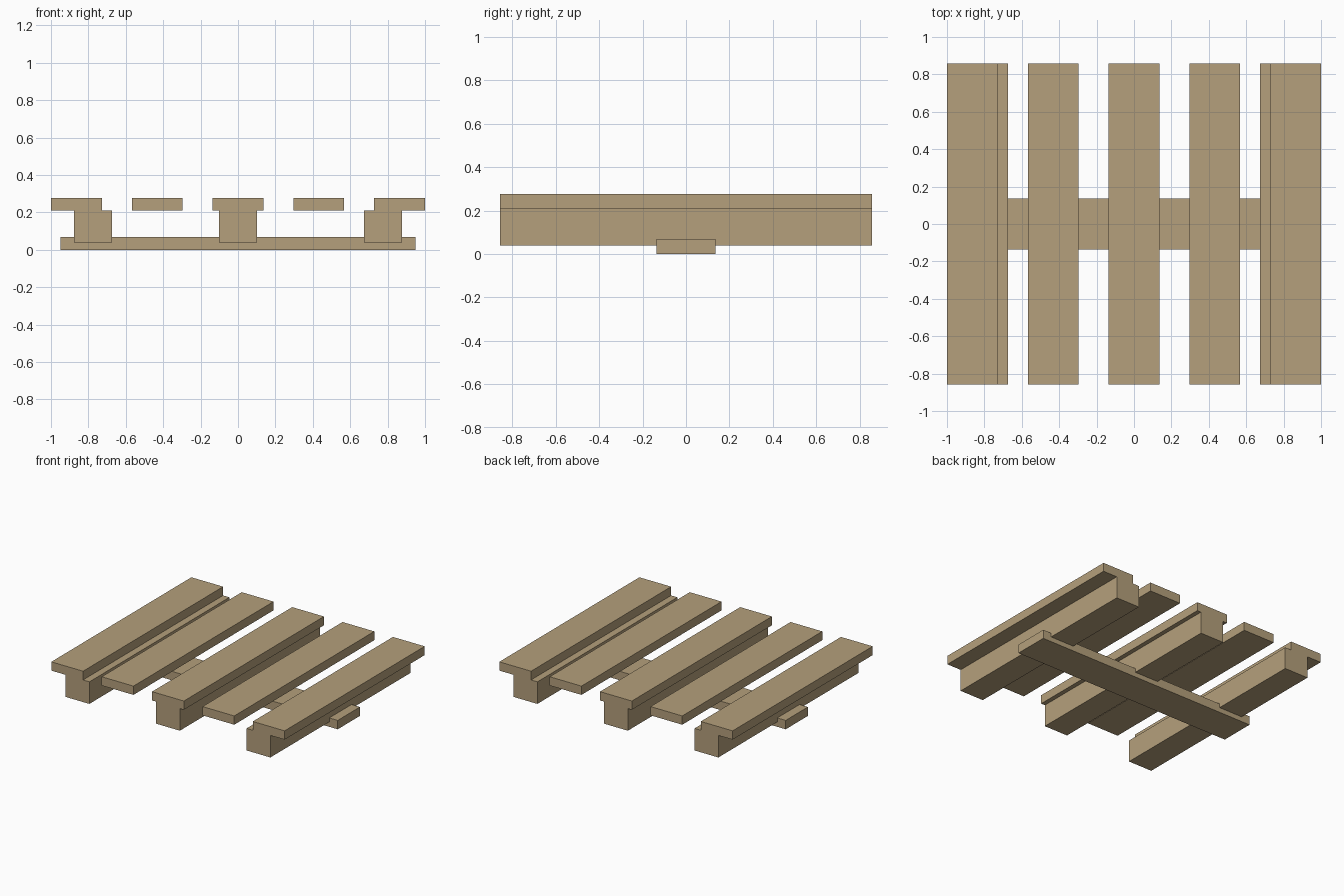
import bpy

if "Cube" in bpy.data.objects:
    bpy.data.objects.remove(bpy.data.objects["Cube"])

wood = bpy.data.materials.new("wood")
wood.diffuse_color = (0.46, 0.35, 0.2, 1)
wood.use_nodes = True
wood.node_tree.nodes["Principled BSDF"].inputs["Base Color"].default_value = wood.diffuse_color


def plank(name, x, width, length, z0, z1):
    """Box centred on (x, 0), spanning z0 to z1."""
    bpy.ops.mesh.primitive_cube_add(size=1, location=(x, 0, (z0 + z1) / 2))
    ob = bpy.context.object
    ob.name = name
    ob.scale = (width, length, z1 - z0)
    bpy.ops.object.transform_apply(location=False, rotation=False, scale=True)
    ob.data.materials.append(wood)
    return ob


DEPTH = 1.715

# Five evenly spaced deck slats
for i in range(5):
    plank(f"deck_slat_{i + 1}", (i - 2) * 0.432, 0.272, DEPTH, 0.209, 0.277)

# Three thick stringers under the slats
for i, side in enumerate(("left", "middle", "right")):
    plank(f"{side}_stringer", (i - 1) * 0.776, 0.204, DEPTH, 0.038, 0.209)

# Single bottom board crossing, let into the stringers
plank("bottom_cross_board", 0, 1.9, 0.272, 0, 0.069)
